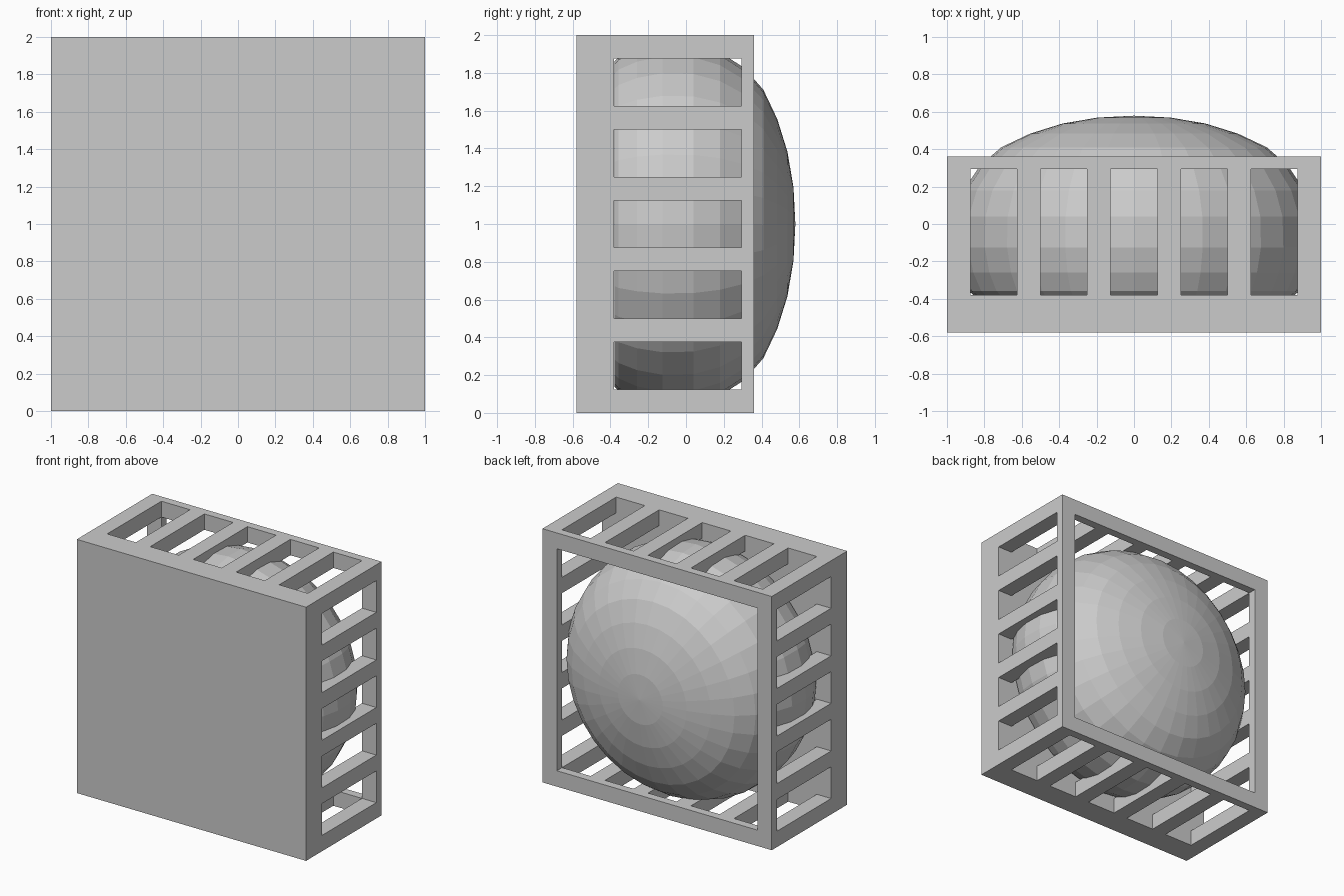
import bpy, bmesh, math

if "Cube" in bpy.data.objects:
    bpy.data.objects.remove(bpy.data.objects["Cube"])


def finish(name, bm):
    bmesh.ops.remove_doubles(bm, verts=bm.verts, dist=1e-5)
    bmesh.ops.recalc_face_normals(bm, faces=bm.faces)
    mesh = bpy.data.meshes.new(name)
    bm.to_mesh(mesh)
    bm.free()
    obj = bpy.data.objects.new(name, mesh)
    bpy.context.collection.objects.link(obj)
    return obj


# Slatted housing: cells on a grid, keeping only the outer faces of solid cells
cuts = [-1.0, -0.875, -0.625, -0.5, -0.25, -0.125, 0.125, 0.25, 0.5, 0.625, 0.875, 1.0]
depth = [-0.58, -0.38, 0.295, 0.36]
grid = (cuts, depth, [c + 1 for c in cuts])


def solid(i, j, k):
    if not (0 <= i <= 10 and 0 <= j <= 2 and 0 <= k <= 10):
        return False
    wall = i in (0, 10) or k in (0, 10)
    if j == 0:
        return True                                   # closed front plate
    if j == 2:
        return wall                                   # open back frame
    return wall and i % 2 == 0 and k % 2 == 0         # slats and corner posts


bm = bmesh.new()
for i in range(11):
    for j in range(3):
        for k in range(11):
            if not solid(i, j, k):
                continue
            cell = (i, j, k)
            for axis in range(3):
                for side in (0, 1):
                    near = list(cell)
                    near[axis] += 2 * side - 1
                    if solid(*near):
                        continue
                    u, v = [a for a in range(3) if a != axis]
                    corners = []
                    for du, dv in ((0, 0), (1, 0), (1, 1), (0, 1)):
                        p = list(cell)
                        p[axis] += side
                        p[u] += du
                        p[v] += dv
                        corners.append(bm.verts.new([grid[a][p[a]] for a in range(3)]))
                    bm.faces.new(corners)
bmesh.ops.remove_doubles(bm, verts=bm.verts, dist=1e-5)
bmesh.ops.recalc_face_normals(bm, faces=bm.faces)
bmesh.ops.dissolve_limit(bm, angle_limit=0.01, verts=bm.verts, edges=bm.edges)
finish("slatted_housing", bm)

# Flattened faceted ball inside: (radius, y) profile spun about the y axis
profile = [(0, 0.579), (0.195, 0.569), (0.383, 0.537), (0.556, 0.483), (0.71, 0.41),
           (0.825, 0.31), (0.91, 0.18), (0.955, 0.04), (0.96, -0.125),
           (0.93, -0.26), (0.885, -0.357), (0.86, -0.379), (0, -0.379)]
bm = bmesh.new()
verts = [bm.verts.new((r, y, 1.0)) for r, y in profile]
edges = [bm.edges.new(pair) for pair in zip(verts, verts[1:])]
bmesh.ops.spin(bm, geom=verts + edges, cent=(0, 0, 1), axis=(0, 1, 0),
               angle=2 * math.pi, steps=32)
finish("domed_ball", bm)
